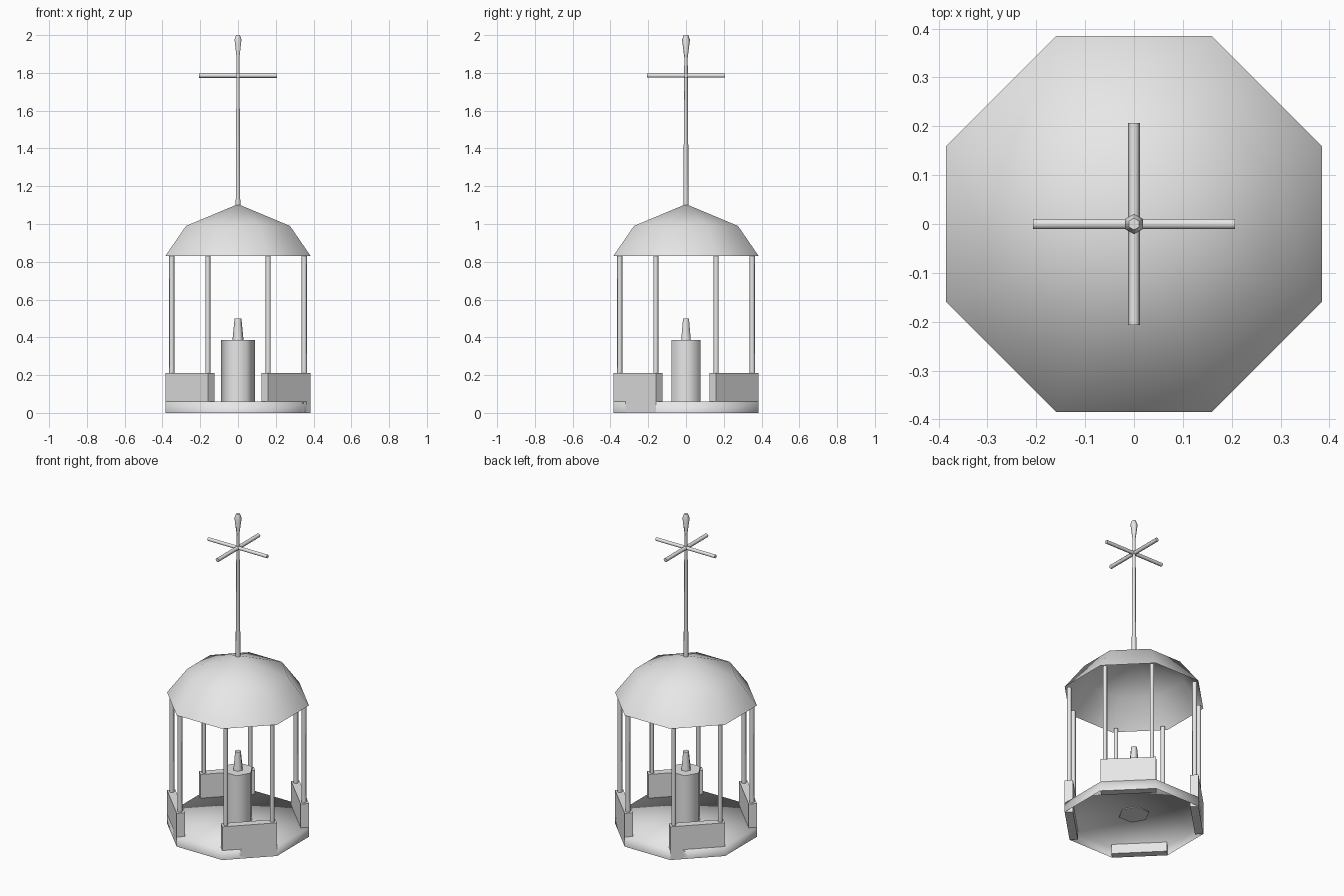
import bpy, bmesh, math
from mathutils import Matrix, Vector

if "Cube" in bpy.data.objects:
    bpy.data.objects.remove(bpy.data.objects["Cube"], do_unlink=True)

grey = bpy.data.materials.new("plain_grey")
grey.use_nodes = True
grey.diffuse_color = (0.8, 0.8, 0.8, 1)
grey.node_tree.nodes["Principled BSDF"].inputs["Base Color"].default_value = (0.8, 0.8, 0.8, 1)


def finish(name, bm, angle=None):
    """Turn a bmesh into a shaded object; angle=None smooths every edge."""
    mesh = bpy.data.meshes.new(name)
    bmesh.ops.recalc_face_normals(bm, faces=bm.faces)
    bm.to_mesh(mesh)
    bm.free()
    mesh.materials.append(grey)
    obj = bpy.data.objects.new(name, mesh)
    bpy.context.collection.objects.link(obj)
    bpy.ops.object.select_all(action="DESELECT")
    obj.select_set(True)
    bpy.context.view_layer.objects.active = obj
    if angle is None:
        bpy.ops.object.shade_smooth()
    else:
        bpy.ops.object.shade_smooth_by_angle(angle=math.radians(angle))
    return obj


def lathe(name, profile, sides, turn=0.0, caps=True, angle=None, matrix=None):
    """Stack rings of (radius, height); a zero radius closes to a point."""
    bm = bmesh.new()
    rings = []
    for r, z in profile:
        if r == 0:
            rings.append([bm.verts.new((0, 0, z))] * sides)
        else:
            steps = [turn + math.tau * i / sides for i in range(sides)]
            rings.append([bm.verts.new((r * math.cos(a), r * math.sin(a), z)) for a in steps])
    for low, high in zip(rings, rings[1:]):
        for i in range(sides):
            j = (i + 1) % sides
            corners = dict.fromkeys([low[i], low[j], high[j], high[i]])
            bm.faces.new(list(corners))
    if caps:
        bm.faces.new(rings[0])
        bm.faces.new(rings[-1])
    if matrix:
        bm.transform(matrix)
    return finish(name, bm, angle)


# Octagonal shells: flat sides face the axes
EIGHTH = math.pi / 8
APOTHEM = 0.385
CORNER = 1 / math.cos(EIGHTH)
HALF_SIDE = APOTHEM * math.tan(EIGHTH)

lathe("floor", [(APOTHEM * CORNER, 0), (APOTHEM * CORNER, 0.06), (0, 0.06)],
      8, EIGHTH, caps=False)
lathe("dome_roof", [(APOTHEM * CORNER, 0.83), (0.275 * CORNER, 0.99), (0, 1.105)],
      8, EIGHTH, caps=False)

# Low walls on the diagonal sides, each with a pair of posts
for side in range(4):
    spin = Matrix.Rotation(math.pi / 4 + side * math.pi / 2, 4, "Z")
    bm = bmesh.new()
    bmesh.ops.create_cube(bm, size=1)
    bmesh.ops.scale(bm, vec=(0.048, 2 * HALF_SIDE, 0.21), verts=bm.verts)
    bmesh.ops.translate(bm, vec=(APOTHEM - 0.024, 0, 0.105), verts=bm.verts)
    bm.transform(spin)
    finish(f"low_wall_{side + 1}", bm, 30)
    for end, y in (("a", -0.135), ("b", 0.135)):
        place = spin @ Matrix.Translation(Vector((0.361, y, 0)))
        lathe(f"post_{side + 1}{end}", [(0.014, 0.19), (0.014, 0.835)], 6,
              angle=65, matrix=place)

# Candle and its flame
lathe("candle", [(0.09, 0.055), (0.09, 0.385)], 6, angle=65)
lathe("candle_flame", [(0.03, 0.38), (0.018, 0.5)], 6, angle=65)

# Spire with a knob at its tip
lathe("spire", [(0.014, 1.09), (0.009, 1.88), (0.021, 1.975), (0.012, 2.0)], 6,
      turn=math.pi / 6, angle=65)

# Crossed bars on the spire
lift = Matrix.Translation(Vector((0, 0, 1.786)))
for name, axis in (("cross_bar_side", "Y"), ("cross_bar_front", "X")):
    lathe(name, [(0.012, -0.207), (0.012, 0.207)], 6, angle=65,
          matrix=lift @ Matrix.Rotation(math.pi / 2, 4, axis))
